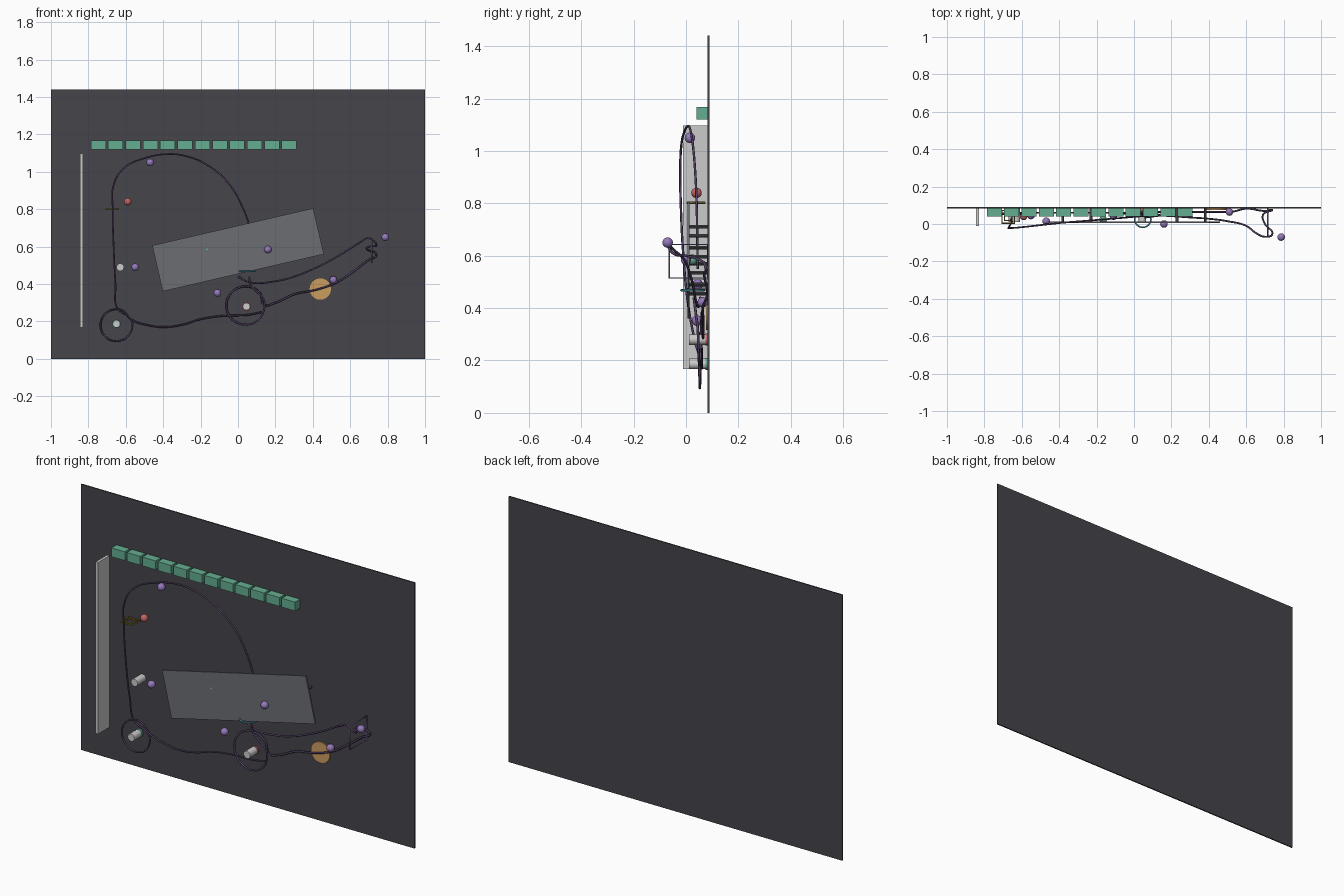
import bpy
from math import cos, sin, pi, atan2
from mathutils import Vector

if "Cube" in bpy.data.objects:
    bpy.data.objects.remove(bpy.data.objects["Cube"])

WALL = 0.083  # front face of the backboard


def mat(name, rgb):
    m = bpy.data.materials.new(name)
    m.diffuse_color = (*rgb, 1)
    m.use_nodes = True
    m.node_tree.nodes["Principled BSDF"].inputs["Base Color"].default_value = m.diffuse_color
    return m


DARK = mat("dark", (0.06, 0.06, 0.07))
PLATE = mat("plate_grey", (0.15, 0.155, 0.17))
PURPLE = mat("purple", (0.30, 0.19, 0.50))
RAIL = mat("rail_purple", (0.09, 0.055, 0.13))
GREEN = mat("green", (0.13, 0.42, 0.28))
RED = mat("red", (0.55, 0.13, 0.12))
ORANGE = mat("orange", (0.60, 0.34, 0.12))
YELLOW = mat("yellow", (0.28, 0.22, 0.04))
CYAN = mat("cyan", (0.08, 0.38, 0.45))


def finish(name, m):
    o = bpy.context.object
    o.name = name
    if m:
        o.data.materials.append(m)
    return o


def box(name, lo, hi, m=None, rot=0):
    lo, hi = Vector(lo), Vector(hi)
    bpy.ops.mesh.primitive_cube_add(size=1, location=(lo + hi) / 2, rotation=(0, rot, 0))
    bpy.context.object.scale = hi - lo
    return finish(name, m)


def ball(name, x, y, z, m, r=0.02):
    bpy.ops.mesh.primitive_uv_sphere_add(segments=24, ring_count=12, radius=r, location=(x, y, z))
    bpy.ops.object.shade_smooth()
    return finish(name, m)


def peg(name, x, z, r, y0, y1, m=None, n=24):
    bpy.ops.mesh.primitive_cylinder_add(vertices=n, radius=r, depth=y1 - y0,
                                        location=(x, (y0 + y1) / 2, z), rotation=(pi / 2, 0, 0))
    bpy.ops.object.shade_smooth_by_angle()
    return finish(name, m)


def wire(name, pts, r, m, smooth=True, closed=False):
    cu = bpy.data.curves.new(name, 'CURVE')
    cu.dimensions = '3D'
    cu.bevel_depth, cu.bevel_resolution, cu.resolution_u = r, 2, 8
    cu.use_fill_caps = True
    sp = cu.splines.new('BEZIER')
    sp.bezier_points.add(len(pts) - 1)
    for b, p in zip(sp.bezier_points, pts):
        b.co = p
        b.handle_left_type = b.handle_right_type = 'AUTO' if smooth else 'VECTOR'
    sp.use_cyclic_u = closed
    cu.materials.append(m)
    o = bpy.data.objects.new(name, cu)
    bpy.context.collection.objects.link(o)
    return o


def loop(cx, cz, r, a0, a1, y0, y1, n=10):
    """Arc of a rail loop around a peg, drifting from y0 to y1."""
    out = []
    for i in range(n + 1):
        t = i / n
        a = (a0 + (a1 - a0) * t) * pi / 180
        out.append((cx + r * cos(a), y0 + (y1 - y0) * t, cz + r * sin(a)))
    return out


# Backboard, left column and row of blocks
box("backboard", (-1, WALL, 0), (1, 0.09, 1.44), DARK)
box("left_column", (-0.845, -0.012, 0.167), (-0.83, WALL, 1.097))
for i in range(12):
    x = -0.787 + i * 0.0928
    box(f"top_block_{i + 1}", (x, 0.04, 1.12), (x + 0.08, WALL, 1.168), GREEN)

# Tilted plate on standoffs
tilt = atan2(0.2, 0.865)
box("tilted_plate", (-0.442, 0.005, 0.457), (0.442, 0.014, 0.709), PLATE, -tilt)
for x in (-0.38, -0.23, 0.23, 0.38):
    for dz in (-0.04, 0.04):
        peg("plate_standoff", x, 0.583 + x * 0.231 + dz, 0.007, 0.014, WALL, DARK, 12)
ball("plate_marker", -0.165, 0.024, 0.585, GREEN)

# Pegs with coloured bases
for x, z, m in ((-0.63, 0.49, None), (-0.65, 0.187, GREEN), (0.045, 0.28, RED)):
    peg("grey_peg", x, z, 0.02, 0.012, WALL)
    if m:
        peg("peg_base", x, z, 0.023, 0.074, WALL, m)

# Marbles
for x, y, z in ((-0.47, 0.015, 1.05), (-0.55, 0.045, 0.49), (0.16, 0.0, 0.585),
                (-0.11, 0.042, 0.352), (0.51, 0.064, 0.422), (0.787, -0.07, 0.65)):
    ball("purple_marble", x, y, z, PURPLE)
ball("red_marble", -0.59, 0.04, 0.84, RED)

# Orange disc on the wall
peg("orange_disc", 0.44, 0.373, 0.057, 0.076, WALL, ORANGE, 32)

# Upper rail: over the arch, down the left, round the small loop, to the middle loop
upper = [(0.095, 0.045, 0.55), (0.075, 0.043, 0.66), (0.02, 0.04, 0.82), (-0.06, 0.033, 0.95),
         (-0.17, 0.024, 1.04), (-0.27, 0.016, 1.082), (-0.37, 0.008, 1.095), (-0.5, -0.006, 1.073),
         (-0.61, -0.018, 1.02), (-0.665, -0.022, 0.93), (-0.67, -0.02, 0.8), (-0.665, -0.01, 0.6),
         (-0.655, 0.01, 0.4), (-0.645, 0.035, 0.27)]
upper += loop(-0.65, 0.18, 0.085, 20, -290, 0.05, 0.058)
upper += [(-0.57, 0.06, 0.21), (-0.48, 0.06, 0.18), (-0.4, 0.06, 0.17), (-0.3, 0.06, 0.182),
          (-0.2, 0.06, 0.212), (-0.08, 0.06, 0.23), (0.05, 0.06, 0.235), (0.13, 0.06, 0.25)]
wire("upper_rail", upper, 0.0045, RAIL)

# Lower rail: from funnel round the middle loop and out to the right-hand turn
lower = [(0.06, 0.03, 0.44), (0.065, 0.035, 0.40), (0.1, 0.04, 0.36)]
lower += loop(0.04, 0.285, 0.102, 20, -320, 0.045, 0.065)
lower += [(0.14, 0.065, 0.29), (0.2, 0.065, 0.30), (0.3, 0.065, 0.345), (0.42, 0.065, 0.37),
          (0.52, 0.065, 0.405), (0.6, 0.082, 0.455), (0.7, 0.07, 0.53), (0.74, 0.075, 0.555),
          (0.69, 0.05, 0.585), (0.70, 0.0, 0.6), (0.74, -0.05, 0.61), (0.70, -0.068, 0.645),
          (0.655, -0.05, 0.625), (0.6, -0.01, 0.59), (0.5, 0.015, 0.53), (0.4, 0.028, 0.48),
          (0.3, 0.035, 0.44), (0.2, 0.042, 0.415), (0.06, 0.05, 0.41), (0.0, 0.055, 0.44)]
wire("lower_rail", lower, 0.005, RAIL)

# Purple support frame at the right-hand turn
wire("turn_frame", [(0.715, -0.064, 0.515), (0.715, -0.064, 0.643),
                    (0.715, WALL, 0.643), (0.715, WALL, 0.515)], 0.0035, PURPLE, False, True)

# Yellow gate around the drop rail
for s in (0.034, 0.02):
    wire("yellow_gate", [(-0.672 + i * s, 0.038 + j * s, 0.802)
                         for i, j in ((-1, -1), (1, -1), (1, 1), (-1, 1))], 0.004, YELLOW, False, True)

# Funnel ring below the plate
bpy.ops.mesh.primitive_torus_add(major_radius=0.044, minor_radius=0.004, major_segments=32,
                                 minor_segments=8, location=(0.047, 0.026, 0.468))
bpy.ops.object.shade_smooth()
finish("funnel_ring", CYAN)
